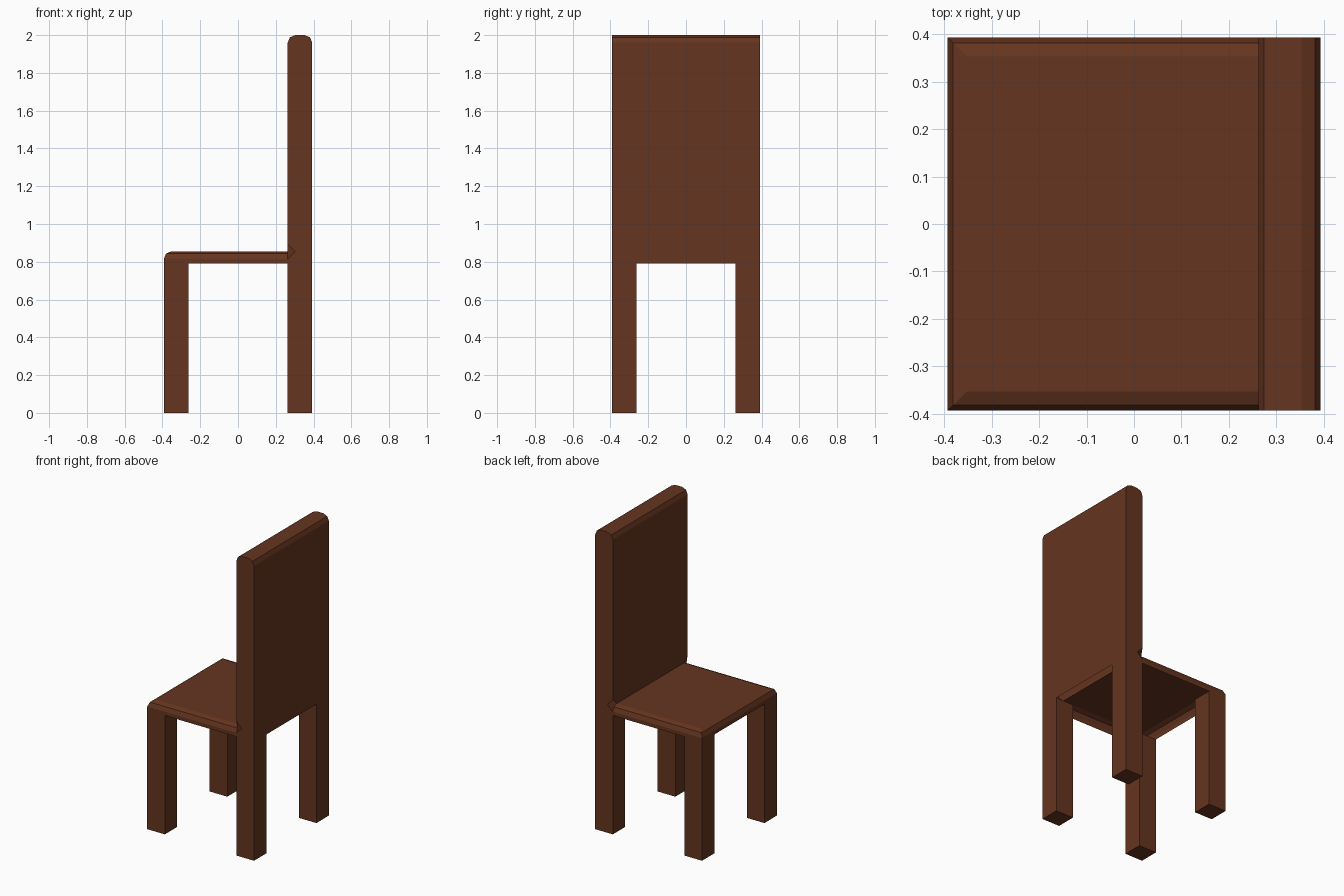
import bpy, bmesh

if "Cube" in bpy.data.objects:
    bpy.data.objects.remove(bpy.data.objects["Cube"])

A, B = 0.393, 0.263          # outer half-width, inner edge of the legs
LEG, SEAT, TOP = 0.79, 0.855, 2.0

wood = bpy.data.materials.new("brown_wood")
wood.diffuse_color = (0.13, 0.035, 0.014, 1)
wood.use_nodes = True
wood.node_tree.nodes["Principled BSDF"].inputs["Base Color"].default_value = wood.diffuse_color


def add_object(name, bm):
    bmesh.ops.recalc_face_normals(bm, faces=bm.faces[:])
    mesh = bpy.data.meshes.new(name)
    bm.to_mesh(mesh)
    bm.free()
    mesh.materials.append(wood)
    obj = bpy.data.objects.new(name, mesh)
    bpy.context.collection.objects.link(obj)
    return obj


# Seat and backrest: one L-shaped shell, open underneath
profile = [(-A, LEG), (-A, SEAT), (B, SEAT), (B, TOP),
           (A, TOP), (A, SEAT), (A, LEG), (B, LEG)]
bm = bmesh.new()
near = [bm.verts.new((x, -A, z)) for x, z in profile]
far = [bm.verts.new((x, A, z)) for x, z in profile]
for i in range(6):
    bm.faces.new((near[i], near[i + 1], far[i + 1], far[i]))
for side in (near, far):
    for quad in ((0, 1, 2, 7), (7, 2, 5, 6), (2, 3, 4, 5)):
        bm.faces.new([side[k] for k in quad])
bmesh.ops.recalc_face_normals(bm, faces=bm.faces[:])

# Round the seat's front and sides and the top of the backrest
pairs = [(near[i], far[i]) for i in (1, 3, 4)]
pairs += [(side[1], side[2]) for side in (near, far)]
bmesh.ops.bevel(bm, geom=[bm.edges.get(p) for p in pairs], offset=0.04,
                offset_type='OFFSET', segments=2, profile=0.5, affect='EDGES')
add_object("seat_and_backrest", bm)


# Legs: square posts with open tops meeting the shell
def leg(name, sx, sy):
    bm = bmesh.new()
    bmesh.ops.create_cube(bm, size=1)
    for v in bm.verts:
        v.co.x = sx * (A if v.co.x > 0 else B)
        v.co.y = sy * (A if v.co.y > 0 else B)
        v.co.z = LEG if v.co.z > 0 else 0
    tops = [f for f in bm.faces if all(v.co.z > 0.1 for v in f.verts)]
    bmesh.ops.delete(bm, geom=tops, context='FACES_ONLY')
    add_object(name, bm)


for row, sx in (("front", -1), ("rear", 1)):
    for hand, sy in (("right", -1), ("left", 1)):
        leg(f"{row}_{hand}_leg", sx, sy)
